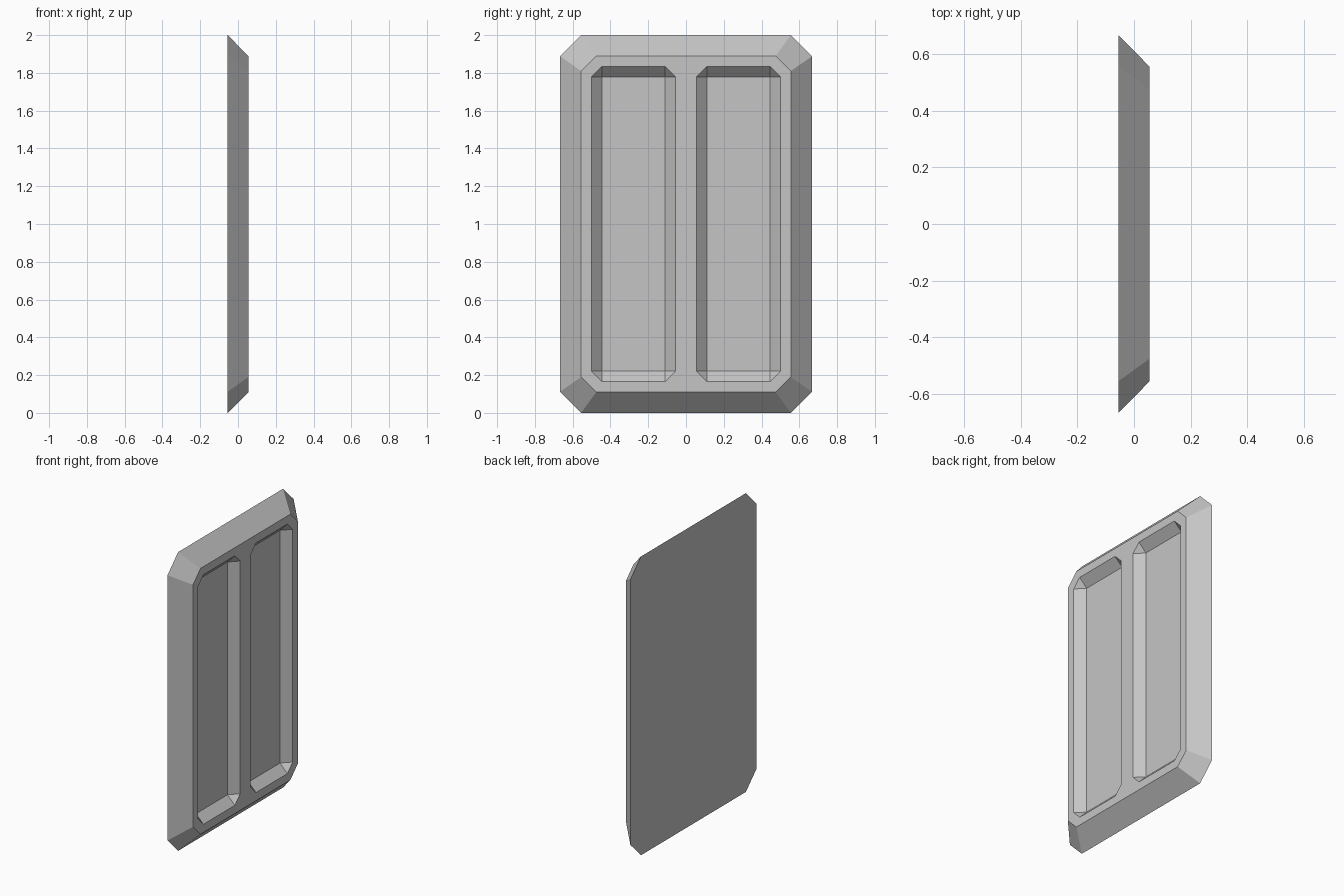
import bpy
import bmesh

cube = bpy.data.objects.get("Cube")
if cube:
    bpy.data.objects.remove(cube, do_unlink=True)

DEPTH = 0.055      # half thickness of the panel
MID_Z = 1.0

mat = bpy.data.materials.new("light grey")
mat.use_nodes = True
grey = (0.56, 0.56, 0.56, 1)
mat.diffuse_color = grey
mat.node_tree.nodes["Principled BSDF"].inputs["Base Color"].default_value = grey

bm = bmesh.new()


def octagon(x, cy, half_y, half_z, cut):
    """Ring of eight vertices: a rectangle with its corners cut off."""
    ring = []
    for sy, sz in ((1, 1), (-1, 1), (-1, -1), (1, -1)):
        side = (sy * half_y, sz * (half_z - cut))
        end = (sy * (half_y - cut), sz * half_z)
        for y, z in ((side, end) if sy == sz else (end, side)):
            ring.append(bm.verts.new((x, cy + y, MID_Z + z)))
    return ring


def ring_edges(ring):
    return [bm.edges.get((a, b)) or bm.edges.new((a, b))
            for a, b in zip(ring, ring[1:] + ring[:1])]


# Back plate and bevelled rim
back = octagon(-DEPTH, 0, 0.667, 1.0, 0.112)
front = octagon(DEPTH, 0, 0.555, 0.89, 0.08)
bm.faces.new(back)
for i in range(8):
    j = (i + 1) % 8
    bm.faces.new((back[i], back[j], front[j], front[i]))
border = ring_edges(front)

# Two sunken pockets: sloped walls, triangular corners, rectangular floor
for cy in (-0.278, 0.278):
    rim = octagon(DEPTH, cy, 0.222, 0.835, 0.056)
    floor = [bm.verts.new((0, cy + sy * 0.166, MID_Z + sz * 0.779))
             for sy, sz in ((1, 1), (-1, 1), (-1, -1), (1, -1))]
    bm.faces.new(floor)
    for k in range(4):
        n = (k + 1) % 4
        bm.faces.new((rim[2 * k], rim[2 * k + 1], floor[k]))
        bm.faces.new((rim[2 * k + 1], rim[2 * n], floor[n], floor[k]))
    border += ring_edges(rim)

# Flat front face around the pockets
bmesh.ops.triangle_fill(bm, use_beauty=True, edges=border, normal=(1, 0, 0))
bmesh.ops.recalc_face_normals(bm, faces=bm.faces)

mesh = bpy.data.meshes.new("door_panel")
bm.to_mesh(mesh)
bm.free()
mesh.materials.append(mat)
panel = bpy.data.objects.new("door_panel", mesh)
bpy.context.collection.objects.link(panel)
